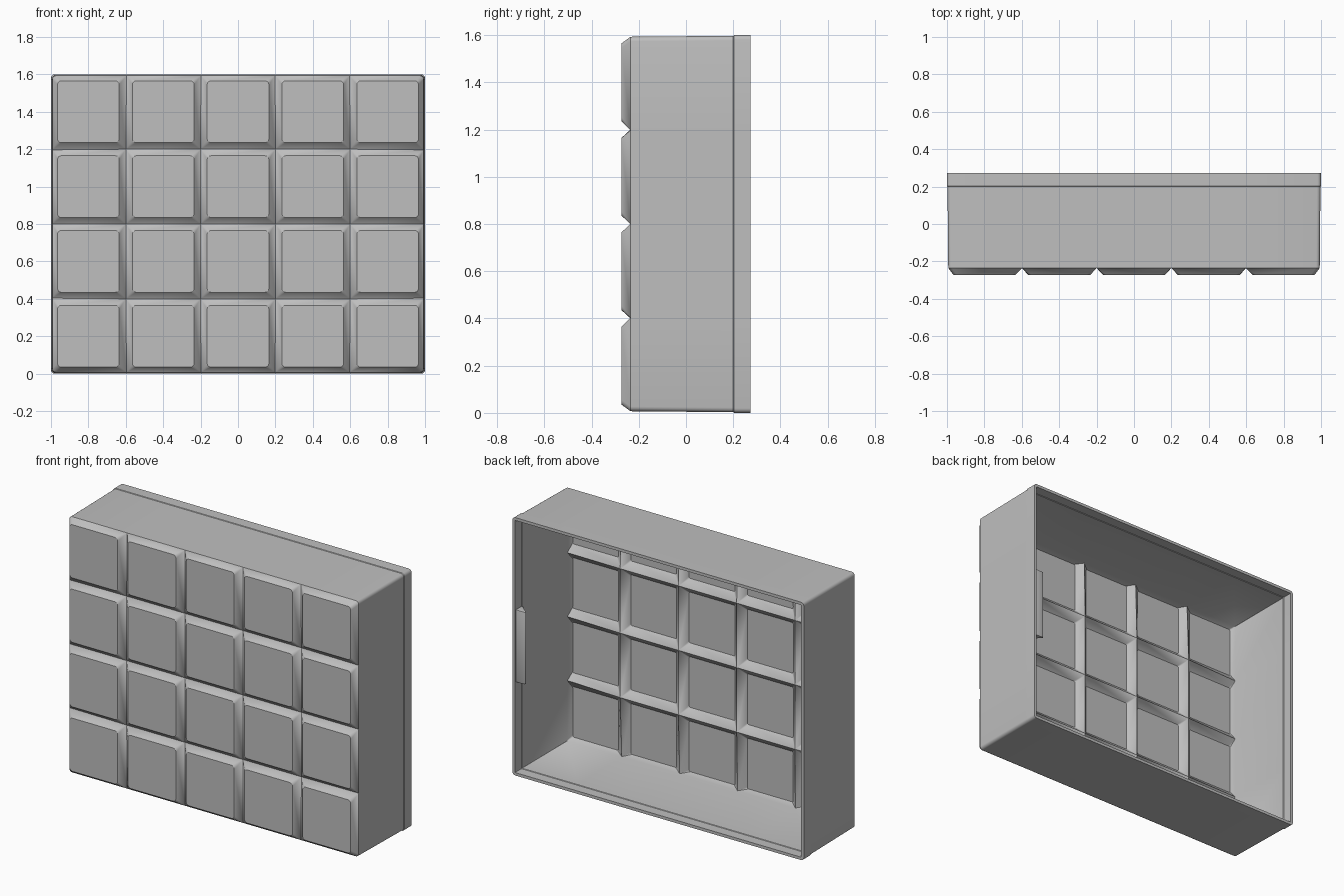
import bpy, bmesh, math
from mathutils import Vector

COLS, ROWS, CELL = 5, 4, 0.4
FRONT, GROOVE, STEP, BACK = -0.273, -0.235, 0.2, 0.273
INSET, CORNER, SEGS = 0.035, 0.02, 4
HALF = Vector((COLS * CELL / 2, ROWS * CELL / 2))
MID_Z = HALF.y

if "Cube" in bpy.data.objects:
    bpy.data.objects.remove(bpy.data.objects["Cube"])

grey = bpy.data.materials.new("light grey")
grey.use_nodes = True
grey.diffuse_color = (0.52, 0.52, 0.52, 1)
grey.node_tree.nodes["Principled BSDF"].inputs["Base Color"].default_value = grey.diffuse_color


def make_object(name, bm):
    mesh = bpy.data.meshes.new(name)
    bm.to_mesh(mesh)
    bm.free()
    mesh.materials.append(grey)
    obj = bpy.data.objects.new(name, mesh)
    bpy.context.collection.objects.link(obj)
    return obj


def finish(obj):
    """Apply modifiers and smooth the gentle edges."""
    bpy.ops.object.select_all(action='DESELECT')
    obj.select_set(True)
    bpy.context.view_layer.objects.active = obj
    for mod in list(obj.modifiers):
        bpy.ops.object.modifier_apply(modifier=mod.name)
    bpy.ops.object.shade_smooth_by_angle(angle=math.radians(30))


def rounded_ring(bm, cx, cz, half, y, radius_at):
    """Square ring of vertices with a radius chosen per corner."""
    ring = []
    for k, (sx, sz) in enumerate(((1, 1), (-1, 1), (-1, -1), (1, -1))):
        r = radius_at(cx + sx * half, cz + sz * half)
        for i in range(SEGS + 1):
            a = math.pi / 2 * (k + i / SEGS)
            x = cx + sx * (half - r) + r * math.cos(a)
            z = cz + sz * (half - r) + r * math.sin(a)
            ring.append(bm.verts.new((x, y, z + MID_Z)))
    return ring


def body_corner_radius(x, z):
    at_corner = abs(x) > HALF.x - 0.01 and abs(z) > HALF.y - 0.01
    return CORNER if at_corner else 0


def set_margin(verts, margin):
    """Scale an outline so its sides sit the margin inside the full size."""
    for v in verts:
        v.co.x *= 1 - margin / HALF.x
        v.co.z = MID_Z + (v.co.z - MID_Z) * (1 - margin / HALF.y)


# Front panel: raised square tiles parted by V grooves
bm = bmesh.new()
for col in range(COLS):
    for row in range(ROWS):
        cx = (col + 0.5) * CELL - HALF.x
        cz = (row + 0.5) * CELL - HALF.y
        base = rounded_ring(bm, cx, cz, CELL / 2, GROOVE, body_corner_radius)
        top = rounded_ring(bm, cx, cz, CELL / 2 - INSET, FRONT, lambda x, z: CORNER)
        bm.faces.new(top)
        for i in range(len(top)):
            j = (i + 1) % len(top)
            bm.faces.new((base[i], base[j], top[j], top[i]))
bmesh.ops.remove_doubles(bm, verts=bm.verts, dist=0.0005)

# Side walls: extrude the outline back, with slight draft and a stepped lip
edges = [e for e in bm.edges if e.is_boundary]
outline = list({v for e in edges for v in e.verts})
loops = [outline]
for y in (STEP, STEP + 0.003, BACK):
    new = bmesh.ops.extrude_edge_only(bm, edges=edges)["geom"]
    edges = [g for g in new if isinstance(g, bmesh.types.BMEdge)]
    verts = [g for g in new if isinstance(g, bmesh.types.BMVert)]
    for v in verts:
        v.co.y = y
    loops.append(verts)
for verts, margin in zip(loops, (0.007, 0.003, 0.0, 0.0)):
    set_margin(verts, margin)
bmesh.ops.recalc_face_normals(bm, faces=bm.faces)
tile = min(bm.faces, key=lambda f: f.calc_center_median().y)
if tile.normal.y > 0:
    bmesh.ops.reverse_faces(bm, faces=bm.faces)

cover = make_object("tiled_cover", bm)
shell = cover.modifiers.new("shell", 'SOLIDIFY')
shell.thickness = 0.018
shell.offset = -1
shell.use_even_offset = True
finish(cover)

# Wedge shaped catch inside the side wall
bm = bmesh.new()
profile = ((0.99, 0.265), (0.925, 0.265), (0.917, 0.257), (0.985, 0.195))
face = bm.faces.new([bm.verts.new((x, y, MID_Z - 0.225)) for x, y in profile])
extruded = bmesh.ops.extrude_face_region(bm, geom=[face])["geom"]
bmesh.ops.translate(bm, vec=(0, 0, 0.45),
                    verts=[g for g in extruded if isinstance(g, bmesh.types.BMVert)])
bmesh.ops.recalc_face_normals(bm, faces=bm.faces)
catch = make_object("side_catch", bm)
bevel = catch.modifiers.new("soft_edges", 'BEVEL')
bevel.width = 0.006
bevel.segments = 2
finish(catch)
